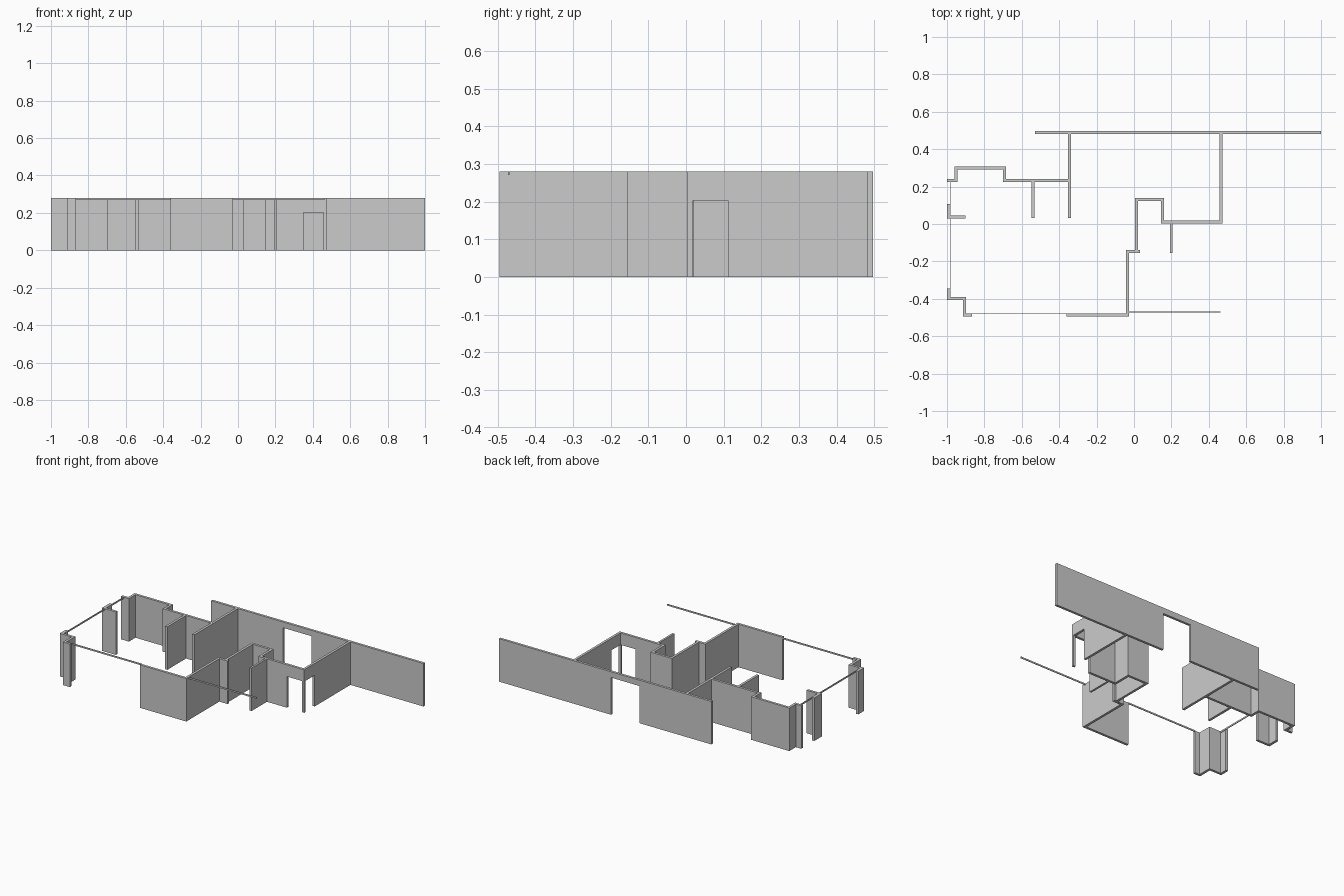
import bpy, bmesh
from mathutils import Vector

if "Cube" in bpy.data.objects:
    bpy.data.objects.remove(bpy.data.objects["Cube"])

H = 0.28      # wall height
T = 0.016     # wall thickness


def wall(name, path, z0=0.0, z1=H, t=T):
    """Mitred wall of thickness t along an open plan centreline."""
    pts = [Vector(p) for p in path]
    dirs = [(b - a).normalized() for a, b in zip(pts, pts[1:])]
    norms = [Vector((-d.y, d.x)) for d in dirs]
    left, right = [], []
    for i, p in enumerate(pts):
        n0, n1 = norms[max(i - 1, 0)], norms[min(i, len(norms) - 1)]
        off = (n0 + n1) / (1 + n0.dot(n1)) * t / 2
        left.append(p + off)
        right.append(p - off)
    outline = right + left[::-1]
    bm = bmesh.new()
    face = bm.faces.new([bm.verts.new((p.x, p.y, z0)) for p in outline])
    ext = bmesh.ops.extrude_face_region(bm, geom=[face])
    bmesh.ops.translate(bm, vec=(0, 0, z1 - z0),
                        verts=[v for v in ext["geom"] if isinstance(v, bmesh.types.BMVert)])
    bmesh.ops.recalc_face_normals(bm, faces=bm.faces)
    mesh = bpy.data.meshes.new(name)
    bm.to_mesh(mesh)
    bm.free()
    ob = bpy.data.objects.new(name, mesh)
    bpy.context.collection.objects.link(ob)
    return ob


def cut_door(target, a, b, top):
    """Cut a doorway through target along the plan line a-b."""
    cutter = wall("door_cutter", [a, b], -0.05, top, 0.06)
    cutter.hide_render = True
    mod = target.modifiers.new("door", 'BOOLEAN')
    mod.operation, mod.solver, mod.object = 'DIFFERENCE', 'EXACT', cutter
    bpy.context.view_layer.objects.active = target
    bpy.ops.object.modifier_apply(modifier=mod.name)
    bpy.data.objects.remove(cutter)


# Long back wall with a doorway
back = wall("back_wall", [(-0.53, 0.488), (1.0, 0.488)])
cut_door(back, (-0.012, 0.488), (0.193, 0.488), 0.242)

# Stepped wall of the left rooms
wall("left_room_wall", [(-1.0, 0.233), (-0.952, 0.233), (-0.952, 0.3),
                        (-0.692, 0.3), (-0.692, 0.233), (-0.353, 0.233)])
wall("left_partition", [(-0.54, 0.225), (-0.54, 0.033)])
wall("left_cross_wall", [(-0.345, 0.48), (-0.345, 0.033)])

# Piers on the open left side
wall("left_pier", [(-0.992, 0.108), (-0.992, 0.037), (-0.9, 0.037)])
wall("corner_pier", [(-0.992, -0.345), (-0.992, -0.398), (-0.907, -0.398),
                     (-0.907, -0.487), (-0.865, -0.487)])

# Central run from the front wall to the right room, two doors at its corner
core = wall("central_wall", [(-0.36, -0.487), (-0.034, -0.487), (-0.034, -0.147),
                             (0.013, -0.147), (0.013, 0.13), (0.152, 0.13),
                             (0.152, 0.012), (0.466, 0.012), (0.466, 0.48)])
cut_door(core, (0.35, 0.012), (0.457, 0.012), 0.203)
cut_door(core, (0.466, 0.018), (0.466, 0.112), 0.203)
wall("central_stub", [(0.021, -0.147), (0.033, -0.147)])
wall("right_partition", [(0.199, 0.004), (0.199, -0.155)], t=0.013)

# Thin rails at ceiling height across the open sides
for name, path in {
    "front_rail": [(-0.865, -0.477), (-0.36, -0.477)],
    "right_front_rail": [(-0.026, -0.47), (0.463, -0.47)],
    "left_rail": [(-0.982, -0.39), (-0.982, 0.225)],
}.items():
    wall(name, path, 0.27, H, 0.004)
